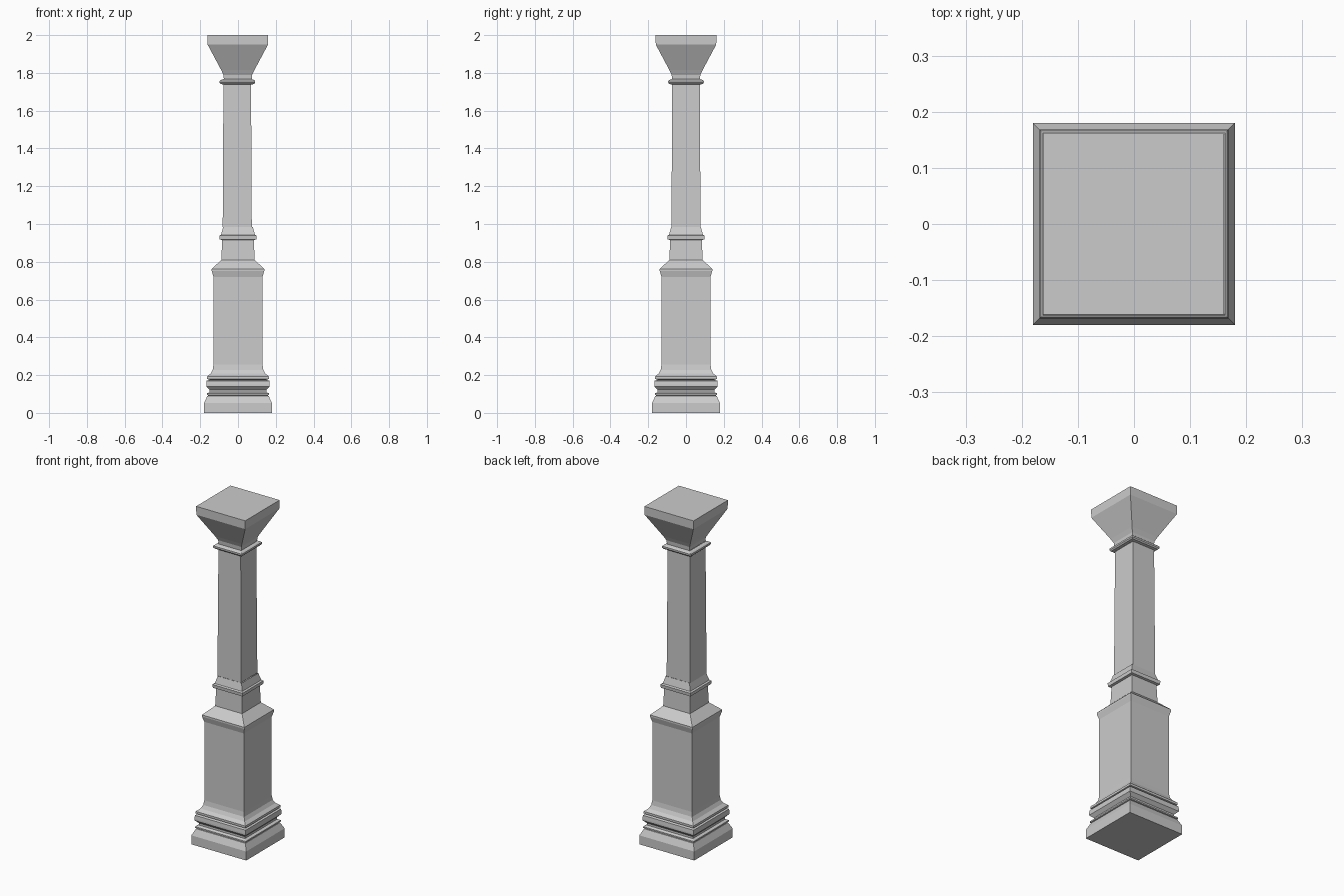
import bpy, bmesh


def square_loft(name, profile, cx=0.0, cap_bottom=False, cap_top=False):
    """Stack square rings from (half width, height) pairs and skin them."""
    bm = bmesh.new()
    rings = []
    for r, z in profile:
        rings.append([bm.verts.new((cx + sx * r, sy * r, z))
                      for sx, sy in ((-1, -1), (1, -1), (1, 1), (-1, 1))])
    for a, b in zip(rings, rings[1:]):
        for i in range(4):
            j = (i + 1) % 4
            bm.faces.new((a[i], a[j], b[j], b[i]))
    if cap_bottom:
        bm.faces.new(rings[0][::-1])
    if cap_top:
        bm.faces.new(rings[-1])
    mesh = bpy.data.meshes.new(name)
    bm.to_mesh(mesh)
    bm.free()
    obj = bpy.data.objects.new(name, mesh)
    bpy.context.collection.objects.link(obj)
    return obj


# Foot block with sloped shoulder
square_loft("plinth", [(0.18, 0), (0.18, 0.053), (0.162, 0.09), (0.155, 0.092)],
            cap_bottom=True)

# Stacked grooved mouldings
square_loft("base_mouldings", [
    (0.155, 0.092), (0.165, 0.095), (0.165, 0.103), (0.150, 0.110),
    (0.150, 0.122), (0.168, 0.140), (0.168, 0.150), (0.166, 0.170),
    (0.150, 0.175), (0.163, 0.180), (0.163, 0.193)])

# Wide lower shaft with flared foot and head
square_loft("pedestal", [
    (0.163, 0.193), (0.145, 0.208), (0.134, 0.228), (0.130, 0.255),
    (0.130, 0.72), (0.139, 0.752), (0.139, 0.762), (0.088, 0.81)])

# Narrow neck and its collar
square_loft("neck", [(0.088, 0.81), (0.084, 0.915)])
square_loft("middle_collar", [
    (0.084, 0.915), (0.097, 0.918), (0.099, 0.938), (0.090, 0.943),
    (0.078, 0.985)])

# Slim upper shaft
square_loft("upper_shaft", [(0.077, 0.985), (0.073, 1.738)], cx=-0.004)

# Upper collar
square_loft("upper_collar", [
    (0.073, 1.738), (0.088, 1.741), (0.094, 1.748), (0.094, 1.758),
    (0.088, 1.763), (0.074, 1.767)], cx=-0.003)

# Flared capital with flat block top
square_loft("capital", [
    (0.074, 1.767), (0.076, 1.79), (0.088, 1.815), (0.160, 1.95),
    (0.161, 2.0)], cx=-0.001, cap_top=True)
